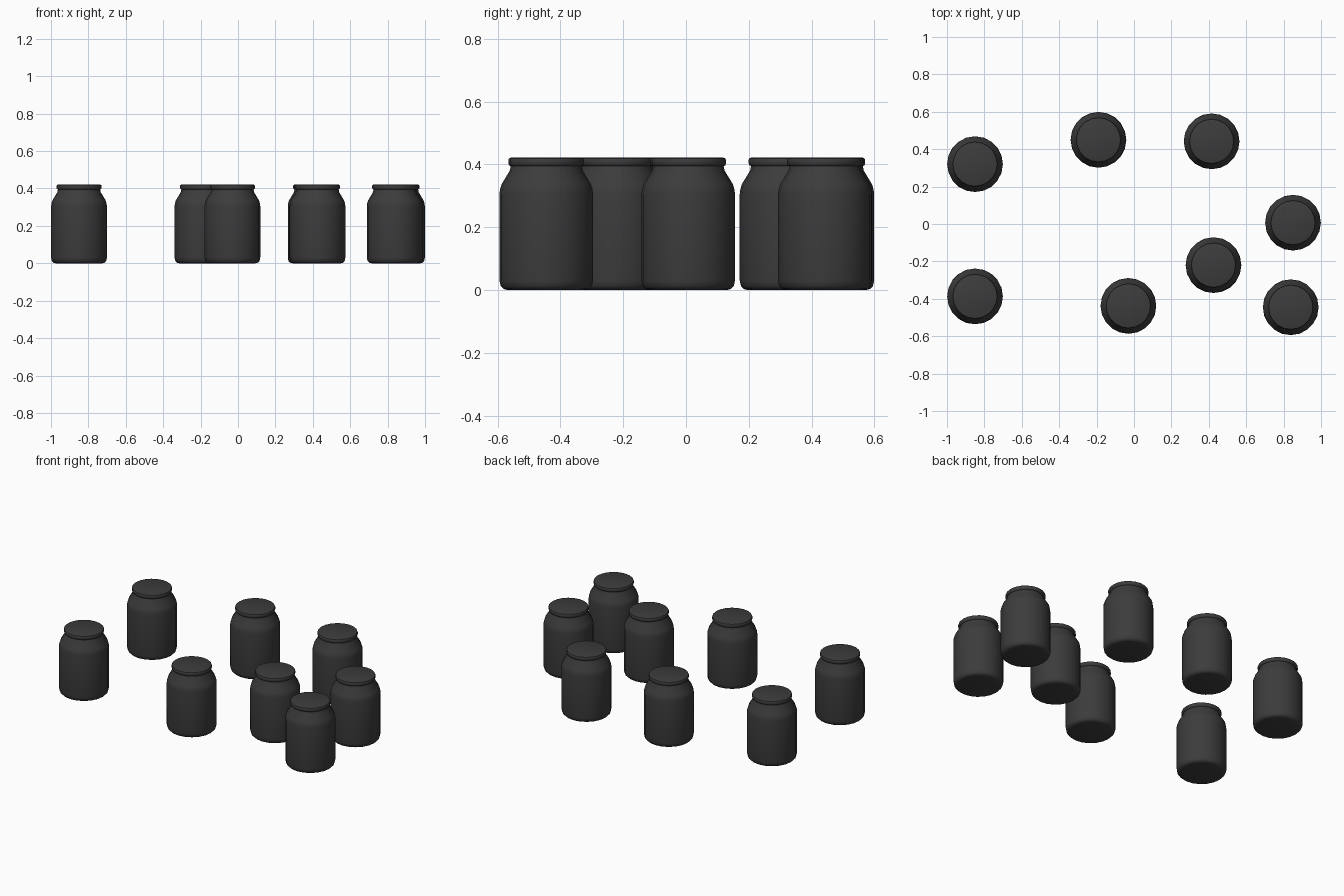
import bpy, bmesh, math

if "Cube" in bpy.data.objects:
    bpy.data.objects.remove(bpy.data.objects["Cube"])

SIDES = 20
# jar half profile (radius, height): base, body, shoulder, neck, lid rim
PROFILE = [(0.124, 0.0), (0.136, 0.003), (0.145, 0.012), (0.149, 0.03),
           (0.149, 0.305), (0.147, 0.321), (0.142, 0.337), (0.116, 0.38),
           (0.113, 0.394), (0.118, 0.397), (0.1205, 0.403),
           (0.1205, 0.414), (0.118, 0.419), (0.113, 0.421)]
# jar centres on the ground
CENTRES = [(-0.85, 0.32), (-0.19, 0.45), (0.415, 0.442), (0.85, 0.007),
           (0.425, -0.22), (0.838, -0.445), (-0.03, -0.438), (-0.85, -0.387)]

mat = bpy.data.materials.new("dark_metal")
mat.diffuse_color = (0.045, 0.045, 0.045, 1)
mat.use_nodes = True
mat.node_tree.nodes["Principled BSDF"].inputs["Base Color"].default_value = mat.diffuse_color


def make_jar_mesh():
    bm = bmesh.new()
    rings = []
    for r, z in PROFILE:
        rings.append([bm.verts.new((r * math.cos(2 * math.pi * i / SIDES),
                                    r * math.sin(2 * math.pi * i / SIDES), z))
                      for i in range(SIDES)])
    for a, b in zip(rings, rings[1:]):
        for i in range(SIDES):
            j = (i + 1) % SIDES
            bm.faces.new((a[i], a[j], b[j], b[i]))
    # flat base and lid
    bm.faces.new(rings[0][::-1])
    bm.faces.new(rings[-1])
    mesh = bpy.data.meshes.new("jar")
    bm.to_mesh(mesh)
    bm.free()
    mesh.materials.append(mat)
    return mesh


# scatter copies of the jar
jar_mesh = make_jar_mesh()
for n, (x, y) in enumerate(CENTRES, 1):
    jar = bpy.data.objects.new(f"jar_{n}", jar_mesh)
    bpy.context.collection.objects.link(jar)
    jar.location = (x, y, 0)
    jar.select_set(True)
    bpy.context.view_layer.objects.active = jar
    if n == 1:
        bpy.ops.object.shade_smooth_by_angle(angle=math.radians(40))
